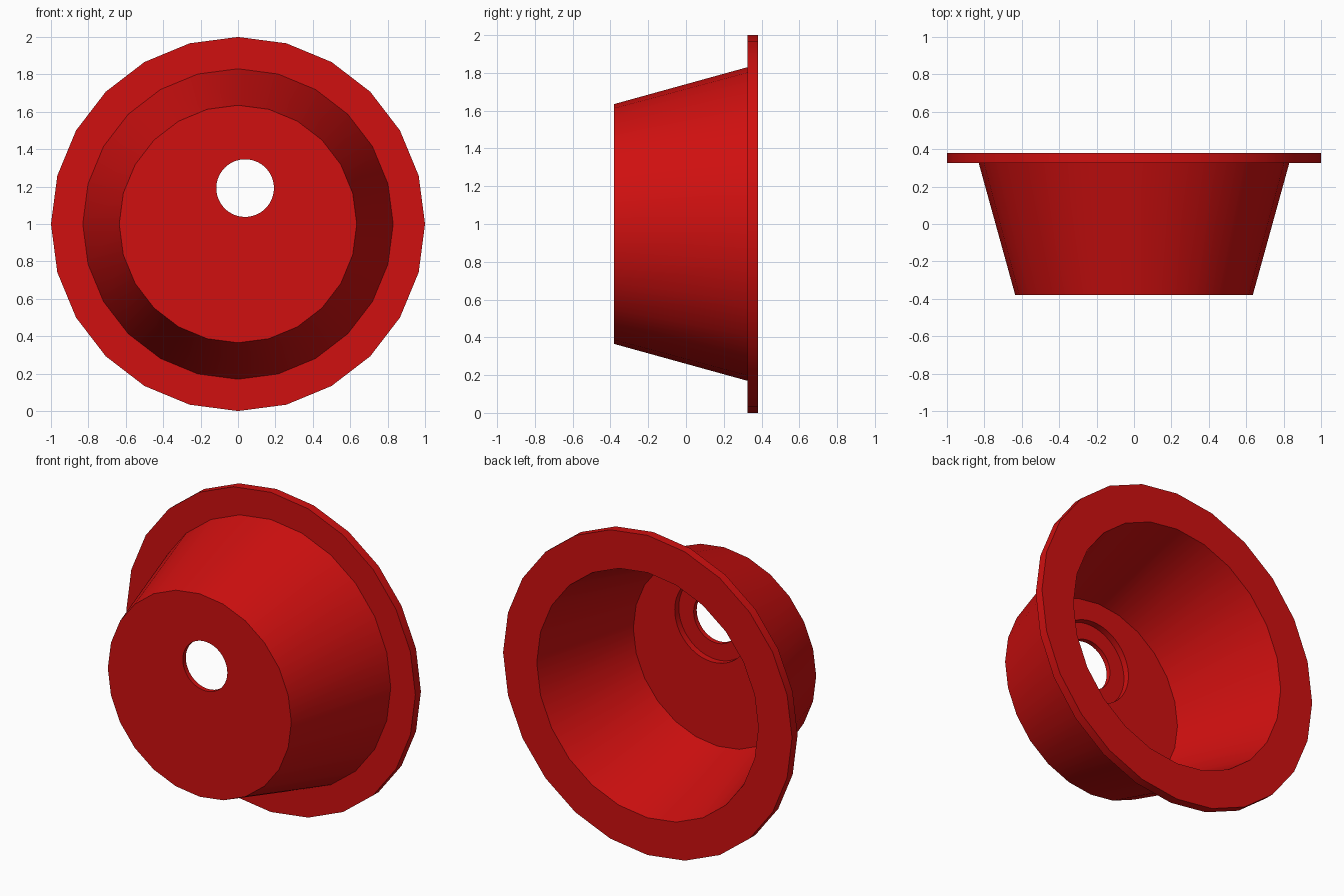
import bpy, bmesh, math
from mathutils import Matrix, Vector

cube = bpy.data.objects.get("Cube")
if cube:
    bpy.data.objects.remove(cube, do_unlink=True)

red = bpy.data.materials.new("red")
red.use_nodes = True
colour = (0.63, 0.005, 0.005, 1)
red.diffuse_color = colour
red.node_tree.nodes["Principled BSDF"].inputs["Base Color"].default_value = colour


def lathe(name, profile, sides, centre):
    """Turn (radius, y) points about the y axis; radius 0 closes an end."""
    bm = bmesh.new()
    rings = []
    for r, y in profile:
        count = 1 if r == 0 else sides
        angles = [2 * math.pi * i / sides for i in range(count)]
        rings.append([bm.verts.new((r * math.cos(a), y, r * math.sin(a))) for a in angles])
    for a, b in zip(rings, rings[1:]):
        if len(a) == 1 or len(b) == 1:
            bm.faces.new(b if len(a) == 1 else a)  # flat cap
            continue
        for i in range(sides):
            j = (i + 1) % sides
            bm.faces.new((a[i], a[j], b[j], b[i]))
    # cap centres are only markers in the profile
    bmesh.ops.delete(bm, geom=[v for v in bm.verts if not v.link_faces], context='VERTS')
    bmesh.ops.recalc_face_normals(bm, faces=bm.faces)
    bm.transform(Matrix.Translation(Vector(centre)))
    mesh = bpy.data.meshes.new(name)
    bm.to_mesh(mesh)
    bm.free()
    mesh.materials.append(red)
    obj = bpy.data.objects.new(name, mesh)
    bpy.context.collection.objects.link(obj)
    return obj


# Tapered cup with a thin flange round its open back
cup = lathe("flanged_cup", [
    (0, -0.38), (0.635, -0.38), (0.83, 0.325), (1, 0.325),
    (1, 0.38), (0.767, 0.38), (0.582, -0.31), (0, -0.31)], 24, (0, 0, 1))

# Off-centre through hole, and a wider shallow recess on the inside of the floor
hole_centre = (0.038, 0, 1.192)
cutters = [
    lathe("hole_cutter", [(0, -0.5), (0.154, -0.5), (0.154, -0.2), (0, -0.2)], 64, hole_centre),
    lathe("recess_cutter", [(0, -0.35), (0.257, -0.35), (0.257, -0.2), (0, -0.2)], 64, hole_centre)]

bpy.ops.object.select_all(action='DESELECT')
bpy.context.view_layer.objects.active = cup
cup.select_set(True)
for cutter in cutters:
    cutter.hide_render = True
    mod = cup.modifiers.new(cutter.name, 'BOOLEAN')
    mod.operation = 'DIFFERENCE'
    mod.solver = 'EXACT'
    mod.object = cutter
    bpy.ops.object.modifier_apply(modifier=mod.name)
for cutter in cutters:
    bpy.data.objects.remove(cutter, do_unlink=True)

bpy.ops.object.shade_smooth_by_angle(angle=math.radians(30))
